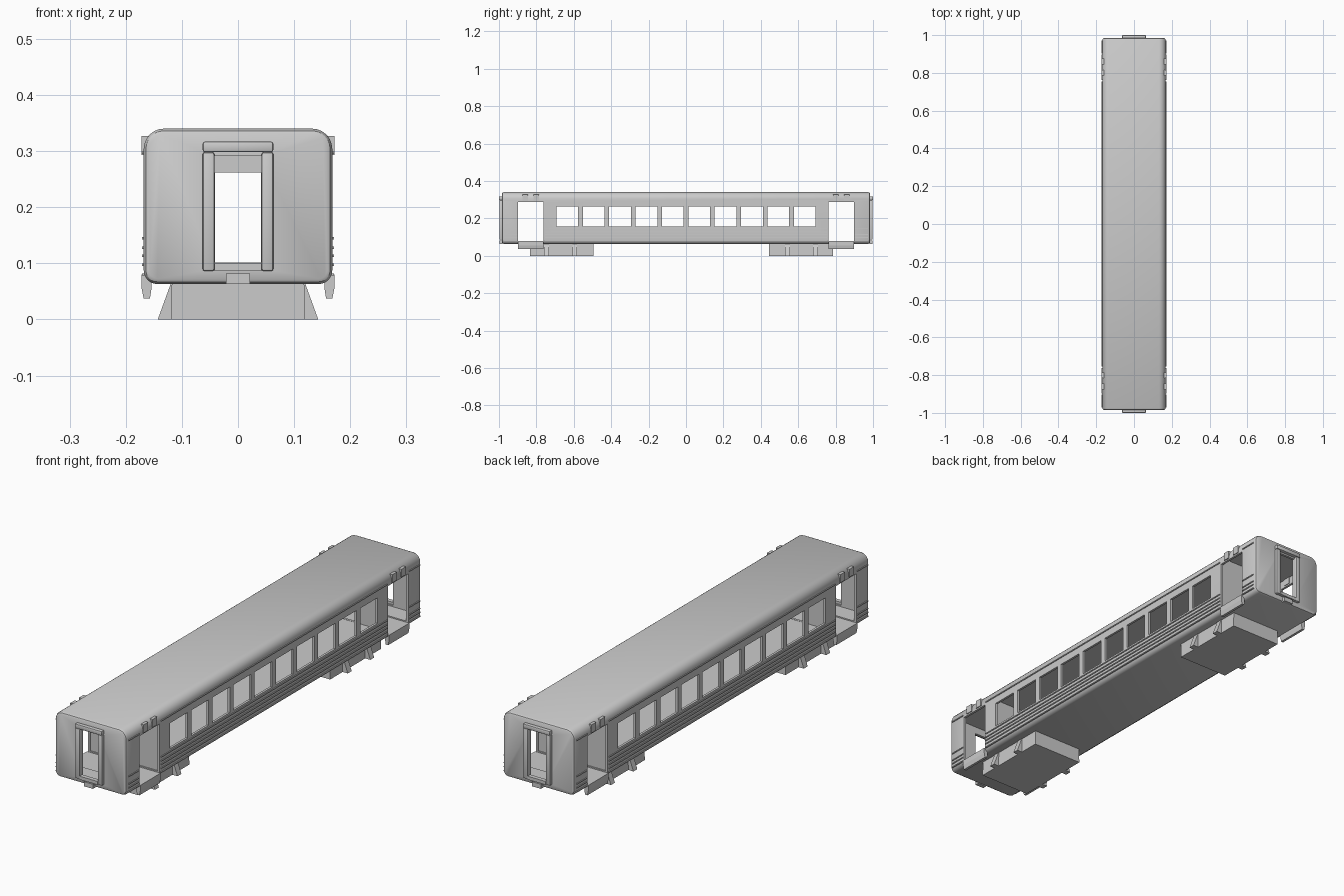
import bpy, bmesh, math
from mathutils import Vector

if "Cube" in bpy.data.objects:
    bpy.data.objects.remove(bpy.data.objects["Cube"])

grey = bpy.data.materials.new("plain grey")
grey.diffuse_color = (0.6, 0.6, 0.6, 1)
grey.use_nodes = True
grey.node_tree.nodes["Principled BSDF"].inputs["Base Color"].default_value = grey.diffuse_color


def finish(name, bm, smooth=False):
    bmesh.ops.recalc_face_normals(bm, faces=bm.faces)
    me = bpy.data.meshes.new(name)
    bm.to_mesh(me)
    bm.free()
    me.materials.append(grey)
    ob = bpy.data.objects.new(name, me)
    bpy.context.collection.objects.link(ob)
    if smooth:
        shade(ob)
    return ob


def activate(ob):
    bpy.ops.object.select_all(action='DESELECT')
    ob.select_set(True)
    bpy.context.view_layer.objects.active = ob


def shade(ob):
    activate(ob)
    bpy.ops.object.shade_smooth_by_angle(angle=math.radians(32))


def add_box(bm, x0, x1, y0, y1, z0, z1):
    vs = bmesh.ops.create_cube(bm, size=1)["verts"]
    for v in vs:
        v.co = Vector(((x0 + x1) / 2 + v.co.x * (x1 - x0),
                       (y0 + y1) / 2 + v.co.y * (y1 - y0),
                       (z0 + z1) / 2 + v.co.z * (z1 - z0)))
    return vs


def boxes(name, items):
    bm = bmesh.new()
    for b in items:
        add_box(bm, *b)
    return finish(name, bm)


def add_prism(bm, pts, y0, y1):
    """Extrude an x-z outline along y."""
    a = [bm.verts.new((x, y0, z)) for x, z in pts]
    b = [bm.verts.new((x, y1, z)) for x, z in pts]
    n = len(pts)
    bm.faces.new(a)
    bm.faces.new(b[::-1])
    for i in range(n):
        bm.faces.new((a[i], b[i], b[(i + 1) % n], a[(i + 1) % n]))


def car_outline(inset):
    """Rounded cross-section, large radius at the roof, smaller at the floor."""
    pts = []
    w, z0, z1 = 0.168, 0.063, 0.34
    corners = ((1, 1, 0.036, 0), (-1, 1, 0.036, 90), (-1, -1, 0.024, 180), (1, -1, 0.024, 270))
    for sx, sz, r, start in corners:
        cx = sx * (w - r)
        cz = z1 - r if sz > 0 else z0 + r
        for k in range(7):
            t = math.radians(start + 15 * k)
            pts.append((cx + (r - inset) * math.cos(t), cz + (r - inset) * math.sin(t)))
    return pts


# Body shell with softly rounded ends
bm = bmesh.new()
rings = []
for y, inset in ((-0.985, 0.009), (-0.982, 0.004), (-0.974, 0), (0.974, 0), (0.982, 0.004), (0.985, 0.009)):
    rings.append([bm.verts.new((x, y, z)) for x, z in car_outline(inset)])
for a, b in zip(rings, rings[1:]):
    for i in range(len(a)):
        j = (i + 1) % len(a)
        bm.faces.new((a[i], b[i], b[j], a[j]))
bm.faces.new(rings[0])
bm.faces.new(rings[-1])
body = finish("car_body", bm)

# Hollow rooms, windows, side doorways and end doorways
windows = [(-0.3, 0.3, 0.141 * (i - 4.5) - 0.058, 0.141 * (i - 4.5) + 0.058, 0.156, 0.264)
           for i in range(10)]


def both_ends(x0, x1, y0, y1, z0, z1):
    return [(x0, x1, y0, y1, z0, z1), (x0, x1, -y1, -y0, z0, z1)]


cutters = [
    boxes("room_cutter", [(-0.158, 0.158, -0.748, 0.748, 0.1, 0.322)]
          + both_ends(-0.158, 0.158, 0.758, 0.974, 0.085, 0.322)),
    boxes("window_cutter", windows),
    boxes("side_door_cutter", both_ends(-0.3, 0.3, 0.763, 0.897, 0.08, 0.287)),
    boxes("end_door_cutter", both_ends(-0.042, 0.042, 0.9, 1.1, 0.09, 0.291)),
    boxes("inner_door_cutter", both_ends(-0.041, 0.041, 0.7, 0.8, 0.101, 0.262)),
]
for c in cutters:
    c.hide_render = True
    m = body.modifiers.new("cut", 'BOOLEAN')
    m.operation = 'DIFFERENCE'
    m.solver = 'EXACT'
    m.object = c
    activate(body)
    bpy.ops.object.modifier_apply(modifier=m.name)
for c in cutters:
    bpy.data.objects.remove(c)
shade(body)

# Ribs along the sides, interrupted at the doors
ribs = []
for s in (-1, 1):
    for z in (0.08, 0.097, 0.113, 0.128, 0.145, 0.28, 0.297):
        xa, xb = sorted((s * 0.163, s * 0.1715))
        h = 0.0022
        if z != 0.28:
            ribs.append((xa, xb, -0.755, 0.755, z - h, z + h))
        if z not in (0.128, 0.28):
            ribs += both_ends(xa, xb, 0.902, 0.972, z - h, z + h)
boxes("side_ribs", ribs)

# Lamp boxes over the doors
lamps = []
for s in (-1, 1):
    xa, xb = sorted((s * 0.155, s * 0.172))
    for y in (0.80, 0.86):
        lamps += both_ends(xa, xb, y - 0.015, y + 0.015, 0.293, 0.327)
boxes("door_lamp_boxes", lamps)

# Tapered door steps
bm = bmesh.new()
for s in (-1, 1):
    for y in (-0.83, 0.83):
        pts = [(0.154, 0.08), (0.172, 0.08), (0.172, 0.056), (0.168, 0.037), (0.157, 0.037), (0.154, 0.056)]
        add_prism(bm, [(s * x, z) for x, z in pts], y - 0.068, y + 0.068)
finish("door_steps", bm)

# Gangway frames with rounded posts and top roll
for name, s in (("front", -1), ("back", 1)):
    bm = bmesh.new()
    y0, y1 = sorted((s * 0.98, s * 0.998))
    add_box(bm, -0.063, 0.063, min(s * 0.98, s), max(s * 0.98, s), 0.298, 0.317)
    for x in (-0.0525, 0.0525):
        add_box(bm, x - 0.0105, x + 0.0105, y0, y1, 0.086, 0.298)
    bmesh.ops.bevel(bm, geom=bm.edges[:], offset=0.004, segments=2, affect='EDGES', profile=0.5)
    finish(name + "_gangway_frame", bm, smooth=True)
    boxes(name + "_threshold", [(-0.042, 0.042, y0, y1, 0.086, 0.1)])
    boxes(name + "_coupler", [(-0.021, 0.021, y0, y1, 0.063, 0.082)])

# Bogies with flared side brackets
for name, y0, brackets in (("front", -0.835, (-0.745, -0.595)), ("back", 0.445, (0.542, 0.692))):
    bm = bmesh.new()
    add_prism(bm, [(-0.118, 0.066), (0.118, 0.066), (0.119, 0), (-0.119, 0)], y0, y0 + 0.34)
    finish(name + "_bogie", bm)
    bm = bmesh.new()
    for y in brackets:
        for s in (-1, 1):
            pts = [(0.112, 0.066), (0.119, 0.066), (0.143, 0), (0.112, 0)]
            add_prism(bm, [(s * x, z) for x, z in pts], y - 0.013, y + 0.013)
    finish(name + "_bogie_brackets", bm)
